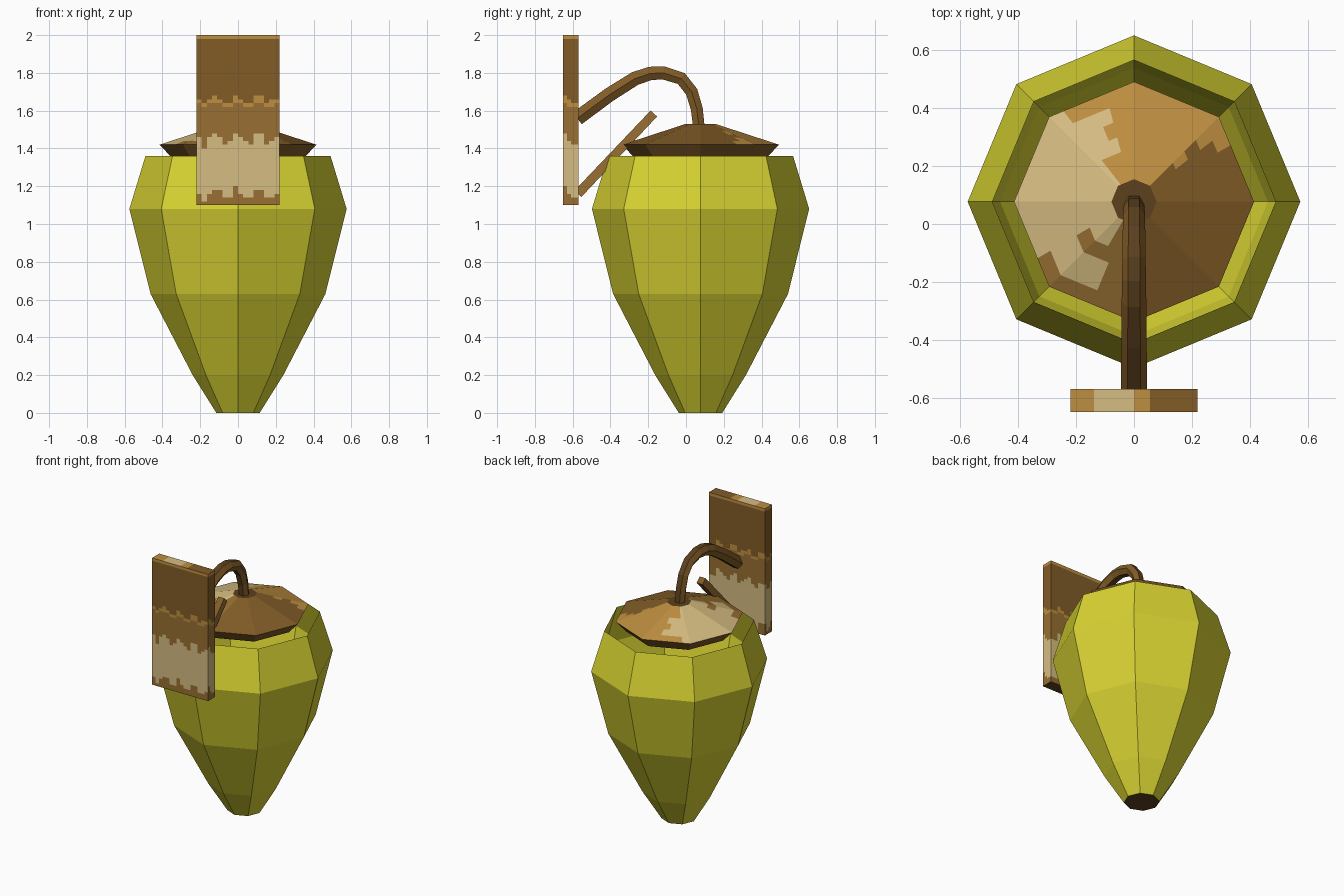
import bpy, bmesh, math, random
from mathutils import Vector

if "Cube" in bpy.data.objects:
    bpy.data.objects.remove(bpy.data.objects["Cube"])

random.seed(4)


def lin(c):
    c /= 255
    return c / 12.92 if c <= 0.04045 else ((c + 0.055) / 1.055) ** 2.4


def material(name, r, g, b):
    m = bpy.data.materials.new(name)
    m.diffuse_color = (lin(r), lin(g), lin(b), 1)
    m.use_nodes = True
    m.node_tree.nodes["Principled BSDF"].inputs["Base Color"].default_value = m.diffuse_color
    return m


YELLOW, DEEP, DARK, MID, AMBER, LIGHT = range(6)
MATS = [material("yellow_green", 216, 211, 50), material("deep_brown", 92, 64, 29),
        material("dark_brown", 130, 92, 39), material("mid_brown", 152, 111, 50),
        material("amber_brown", 190, 142, 64), material("pale_tan", 214, 188, 130)]
CY = 0.077  # axis of the hanging lamp


def finish(bm, name, rule):
    bm.normal_update()
    for f in bm.faces:
        f.material_index = rule(f.calc_center_median(), f.normal)
    me = bpy.data.meshes.new(name)
    bm.to_mesh(me)
    bm.free()
    for m in MATS:
        me.materials.append(m)
    ob = bpy.data.objects.new(name, me)
    bpy.context.collection.objects.link(ob)
    return ob


def bridge(bm, rings):
    for a, b in zip(rings, rings[1:]):
        n = len(a)
        for i in range(n):
            bm.faces.new((a[i], a[(i + 1) % n], b[(i + 1) % n], b[i]))


def lathe(profile, sub=1, cap_start=False, cap_end=False):
    """Eight-sided turned form; sub splits every flat side for painting."""
    bm = bmesh.new()
    corner = [Vector((math.cos(k * math.pi / 4), math.sin(k * math.pi / 4), 0)) for k in range(9)]
    unit = [corner[k].lerp(corner[k + 1], j / sub) for k in range(8) for j in range(sub)]
    rings = [[bm.verts.new((u.x * r, u.y * r + CY, z)) for u in unit] for r, z in profile]
    bridge(bm, rings)
    if cap_start:
        bm.faces.new(rings[0][::-1])
    if cap_end:
        bm.faces.new(rings[-1])
    return bm


def sweep(path, radii, sides, turn):
    """Tapered tube along a (y, z) path in the plane x = 0."""
    bm = bmesh.new()
    pts = [Vector((0, y, z)) for y, z in path]
    rings = []
    for i, p in enumerate(pts):
        t = (pts[min(i + 1, len(pts) - 1)] - pts[max(i - 1, 0)]).normalized()
        up = Vector((1, 0, 0)).cross(t)
        ang = [turn + 2 * math.pi * k / sides for k in range(sides)]
        rings.append([bm.verts.new(p + radii[i] * (Vector((math.cos(a), 0, 0)) + up * math.sin(a)))
                      for a in ang])
    bridge(bm, rings)
    bm.faces.new(rings[0][::-1])
    bm.faces.new(rings[-1])
    bmesh.ops.recalc_face_normals(bm, faces=bm.faces)
    return bm


# Open faceted shade with a brown foot
shade = lathe([(0.115, 0), (0.24, 0.2), (0.463, 0.63), (0.575, 1.08), (0.49, 1.36)], cap_start=True)
finish(shade, "lamp_shade", lambda c, n: DEEP if n.z < -0.95 else YELLOW)


# Lid: low cone with a chamfered underside, patches by compass direction
def lid_colour(c, n):
    if n.z < 0:
        return DARK
    x, y = c.x, c.y - CY
    r = math.hypot(x, y)
    if r < 0.07:
        return DEEP
    a = math.degrees(math.atan2(y, x)) % 360 + random.uniform(-5, 5)
    if a < 45 or a > 270:
        return AMBER if 25 < a < 45 and r > 0.32 else DARK
    if a < 105:
        return AMBER
    if a < 145:
        return LIGHT if 0.2 < r < 0.34 or a > 130 else AMBER
    if a < 205:
        return LIGHT
    if a < 245:
        return MID if 0.16 < r < 0.23 or r > 0.36 else LIGHT
    return MID


steps = 6
slope = [(0.415 + (0.078 - 0.415) * i / steps, 1.42 + 0.11 * i / steps) for i in range(steps + 1)]
lid = lathe([(0.345, 1.345)] + slope, sub=6, cap_start=True, cap_end=True)
finish(lid, "lid", lid_colour)

# Wall board with dripping colour bands
board = bmesh.new()
bmesh.ops.create_cube(board, size=1)
for v in board.verts:
    v.co = Vector((v.co.x * 0.44, v.co.y * 0.08 - 0.61, v.co.z * 0.9 + 1.55))
for axis, cuts in ((0, 15), (1, 3), (2, 44)):
    edges = [e for e in board.edges
             if abs((e.verts[0].co - e.verts[1].co).normalized()[axis]) > 0.9]
    bmesh.ops.subdivide_edges(board, edges=edges, cuts=cuts, use_grid_fill=True)


def board_colour(c, n):
    if n.z < -0.5:
        return DEEP
    if n.z > 0.5:
        return AMBER if c.x < -0.14 or 0.01 < c.x < 0.05 else LIGHT if c.x < 0 else DARK
    u = c.x + c.y  # drips vary along the width
    drip = 0.03 * math.sin(u * 55) + 0.012 * math.sin(u * 131)
    if c.z > 1.975:
        return AMBER
    if c.z > 1.66 + drip * 0.7:
        return DARK
    if c.z > 1.63 + drip * 0.2:
        return AMBER
    if c.z > 1.45 + drip:
        return MID
    if c.z > 1.16 + drip:
        return LIGHT
    return MID


finish(board, "wall_board", board_colour)


# Curved arm from the board down into the lid
def wood(c, n):
    return DARK if abs(n.x) > 0.5 else DEEP


path = [(-0.575, 1.56), (-0.405, 1.685), (-0.27, 1.77), (-0.19, 1.797), (-0.12, 1.80),
        (-0.025, 1.77), (0.03, 1.70), (0.057, 1.61), (0.068, 1.515)]
finish(sweep(path, [0.045 - 0.0012 * i for i in range(9)], 6, 0), "curved_arm", wood)

# Straight brace below the arm
finish(sweep([(-0.572, 1.16), (-0.17, 1.585)], [0.035, 0.033], 4, math.pi / 4), "brace",
       lambda c, n: MID if abs(n.x) > 0.5 else DARK)
